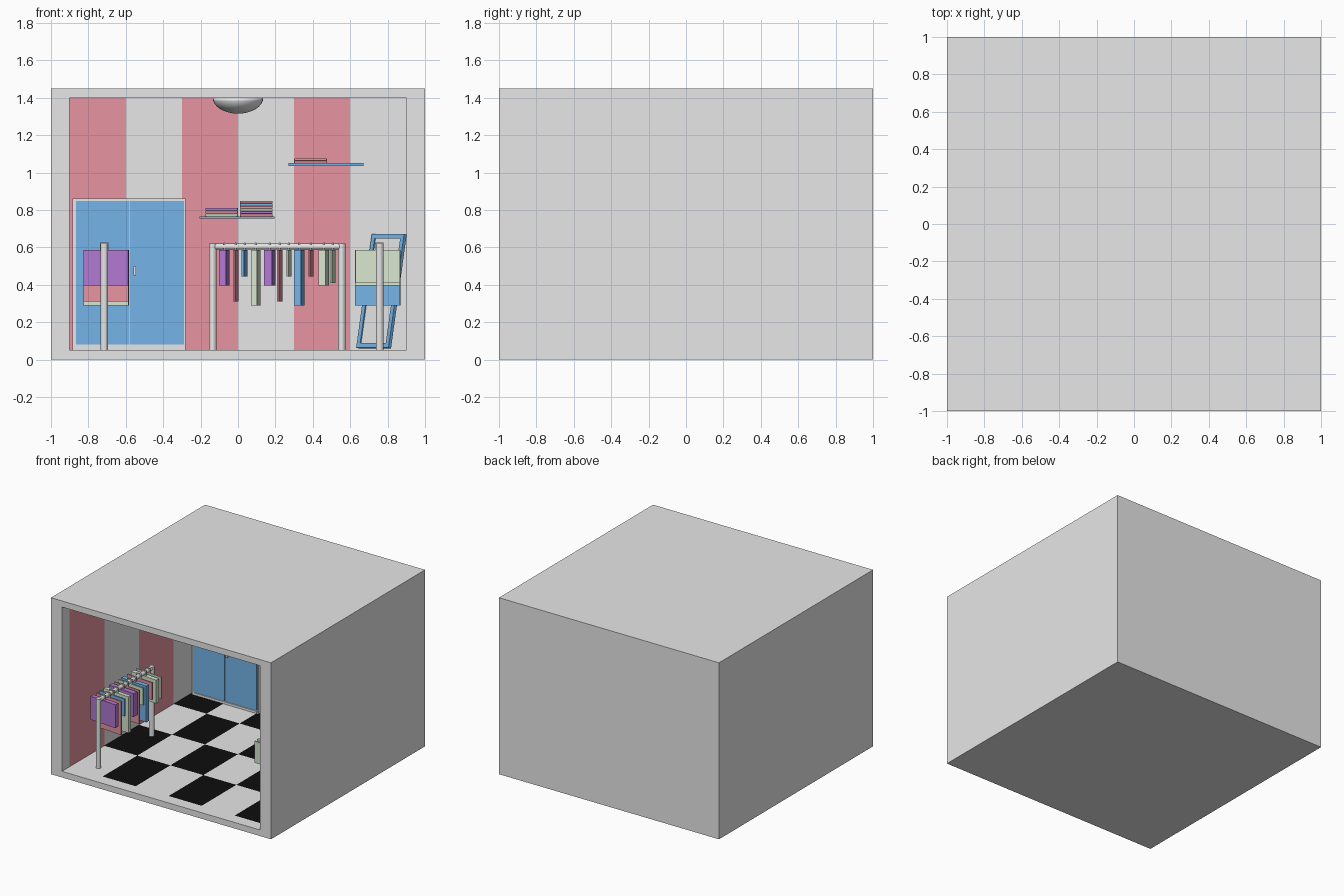
import bpy, bmesh, math
from mathutils import Matrix, Vector

if "Cube" in bpy.data.objects:
    bpy.data.objects.remove(bpy.data.objects["Cube"])


def material(name, rgb):
    m = bpy.data.materials.new(name)
    m.use_nodes = True
    m.diffuse_color = (*rgb, 1)
    m.node_tree.nodes["Principled BSDF"].inputs["Base Color"].default_value = (*rgb, 1)
    return m


GREY = material("light grey", (0.8, 0.8, 0.8))
PINK = material("pink", (0.88, 0.33, 0.39))
BLACK = material("black", (0.004, 0.004, 0.004))
BLUE = material("sky blue", (0.2, 0.52, 0.91))
PURPLE = material("purple", (0.44, 0.19, 0.64))
GREEN = material("pale green", (0.75, 0.88, 0.68))


def finish(name, bm, mats, matrix=Matrix()):
    mesh = bpy.data.meshes.new(name)
    bm.to_mesh(mesh)
    bm.free()
    for m in mats:
        mesh.materials.append(m)
    ob = bpy.data.objects.new(name, mesh)
    ob.matrix_world = matrix
    bpy.context.collection.objects.link(ob)
    return ob


def box(name, lo, hi, mat, matrix=Matrix(), turn=0, bevel=0):
    """Box between two corners, turned about its own vertical axis."""
    lo, hi = Vector(lo), Vector(hi)
    bm = bmesh.new()
    bmesh.ops.create_cube(bm, size=1, matrix=Matrix.Diagonal((*(hi - lo), 1)))
    if bevel:
        bmesh.ops.bevel(bm, geom=bm.edges[:], offset=bevel, segments=2, affect='EDGES', profile=0.5)
    place = Matrix.Translation((lo + hi) / 2) @ Matrix.Rotation(turn, 4, 'Z')
    return finish(name, bm, [mat], matrix @ place)


def rod(name, start, end, radius, mat, matrix=Matrix()):
    start, end = Vector(start), Vector(end)
    axis = end - start
    bm = bmesh.new()
    bmesh.ops.create_cone(bm, cap_ends=True, segments=12, radius1=radius, radius2=radius, depth=axis.length)
    place = Matrix.Translation((start + end) / 2) @ axis.to_track_quat('Z', 'Y').to_matrix().to_4x4()
    return finish(name, bm, [mat], matrix @ place)


# Room: a block hollowed from the front
FLOOR, CEILING, IN = 0.05, 1.4, 0.9
bm = bmesh.new()
bmesh.ops.create_cube(bm, size=2, matrix=Matrix.Translation((0, 0, 0.725)) @ Matrix.Diagonal((1, 1, 0.725, 1)))
bm.normal_update()
front = min(bm.faces, key=lambda f: f.calc_center_median().y)
bmesh.ops.inset_region(bm, faces=[front], thickness=0.05)
for v in front.verts:
    v.co.x = math.copysign(IN, v.co.x)
    v.co.z = FLOOR if v.co.z < 0.7 else CEILING
back = bmesh.ops.extrude_discrete_faces(bm, faces=[front])["faces"][0]
for v in back.verts:
    v.co.y = IN


def inside(f):
    c = f.calc_center_median()
    return abs(c.x) < 0.95 and 0.02 < c.z < 1.42 and -0.99 < c.y < 0.95


# Cut the inner faces into tiles and stripes
cuts = [((i * 0.3, 0, 0), (1, 0, 0)) for i in range(-2, 3)]
cuts += [((0, j * 0.45, 0), (0, 1, 0)) for j in range(-2, 2)]
for co, no in cuts:
    faces = [f for f in bm.faces if inside(f)]
    geom = set(faces)
    for f in faces:
        geom.update(f.edges)
        geom.update(f.verts)
    bmesh.ops.bisect_plane(bm, geom=list(geom), plane_co=co, plane_no=no)
bm.normal_update()
for f in bm.faces:
    c, n = f.calc_center_median(), f.normal
    if not inside(f) or c.y < -IN:
        continue
    col, row = math.floor((c.x + IN) / 0.3), math.floor((c.y + IN) / 0.45)
    if abs(n.z) > 0.9:
        if c.z < 0.1 and (col + row) % 2:
            f.material_index = 2
    elif abs(n.y) > 0.9:
        f.material_index = 1 - col % 2
    else:
        f.material_index = int(row % 2 == (0 if c.x < 0 else 1))
finish("room", bm, [GREY, PINK, BLACK])

# Ceiling lamp: lower half of a flattened ball
bm = bmesh.new()
bmesh.ops.create_uvsphere(bm, u_segments=32, v_segments=16, radius=1)
bmesh.ops.bisect_plane(bm, geom=bm.verts[:] + bm.edges[:] + bm.faces[:],
                       plane_co=(0, 0, 0), plane_no=(0, 0, 1), clear_outer=True)
for f in bm.faces:
    f.smooth = True
finish("ceiling_lamp", bm, [GREY], Matrix.Translation((0, 0, CEILING)) @ Matrix.Diagonal((0.135, 0.135, 0.085, 1)))

# Wardrobe with two doors
box("wardrobe_body", (-0.885, 0.665, FLOOR), (-0.28, IN, 0.86), GREY)
box("wardrobe_left_door", (-0.577, 0.657, 0.08), (-0.29, 0.67, 0.848), BLUE)
box("wardrobe_right_door", (-0.867, 0.657, 0.08), (-0.581, 0.67, 0.848), BLUE)
box("wardrobe_plinth", (-0.867, 0.657, 0.06), (-0.29, 0.67, 0.073), GREY)
box("wardrobe_handle", (-0.56, 0.635, 0.45), (-0.545, 0.66, 0.5), GREY)

# Clothes racks: start, end, hem height and colour of each garment
GARMENTS = [
    (-0.31, -0.255, 0.395, PURPLE), (-0.235, -0.21, 0.31, PINK), (-0.19, -0.16, 0.445, BLUE),
    (-0.14, -0.09, 0.29, GREEN), (-0.07, -0.01, 0.395, PURPLE), (0, 0.025, 0.31, PINK),
    (0.05, 0.075, 0.445, GREEN), (0.09, 0.145, 0.29, BLUE), (0.17, 0.19, 0.445, PINK),
    (0.22, 0.275, 0.395, GREEN), (0.285, 0.31, 0.41, GREEN),
]


def clothes_rack(side, x, y, angle):
    m = Matrix.Translation((x, y, 0)) @ Matrix.Rotation(math.radians(angle), 4, 'Z')
    for u in (-0.345, 0.345):
        rod(side + "_rack_post", (u, 0, FLOOR), (u, 0, 0.62), 0.02, GREY, m)
    rod(side + "_rack_rail", (-0.345, 0, 0.604), (0.345, 0, 0.604), 0.016, GREY, m)
    for u0, u1, hem, mat in GARMENTS:
        mid = (u0 + u1) / 2
        half = max((u1 - u0 - 0.018) / 2, 0.005)
        box(side + "_rack_garment", (mid - half, -0.13, hem), (mid + half, 0.11, 0.587), mat, m, math.radians(-4.5))
        box(side + "_rack_hook", (mid - 0.004, -0.022, 0.58), (mid + 0.004, 0.022, 0.625), GREY, m)


clothes_rack("back", 0.21, 0.7, 0)
clothes_rack("right", -0.715, -0.445, 90)
clothes_rack("left", 0.757, -0.39, -90)


# Wall shelves with folded clothes
def shelf(name, x0, x1, z0, z1):
    box(name, (x0, 0.65, z0), (x1, IN, z1), BLUE)


def stack(name, x0, x1, z, step, mats):
    for i, mat in enumerate(mats):
        box(name, (x0, 0.68, z + i * step), (x1, 0.86, z + (i + 1) * step), mat, bevel=step * 0.3)


shelf("lower_shelf", -0.205, 0.195, 0.755, 0.765)
shelf("upper_shelf", 0.27, 0.67, 1.035, 1.05)
stack("folded_shirt", -0.175, 0.0, 0.765, 0.0155, [GREEN, PINK, PURPLE])
stack("folded_jumper", 0.01, 0.185, 0.765, 0.014, [PINK, PURPLE, GREEN, PINK, BLUE, PINK])
stack("folded_towel", 0.3, 0.475, 1.05, 0.0125, [PINK, PINK])

# Mirror leaning into the back corner
lean = (Matrix.Translation((0.725, 0.725, 0.062)) @ Matrix.Rotation(math.radians(-45), 4, 'Z')
        @ Matrix.Rotation(math.radians(-11), 4, 'X'))
W, H, BAR, D = 0.122, 0.62, 0.025, 0.01
for s in (-1, 1):
    edges = sorted((s * W, s * (W - BAR)))
    box("mirror_frame_side", (edges[0], -D, 0), (edges[1], D, H), BLUE, lean)
for z in (0, H - BAR):
    box("mirror_frame_bar", (BAR - W, -D, z), (W - BAR, D, z + BAR), BLUE, lean)
box("mirror_glass", (BAR - W, -0.002, BAR), (W - BAR, 0.005, H - BAR), GREY, lean)
